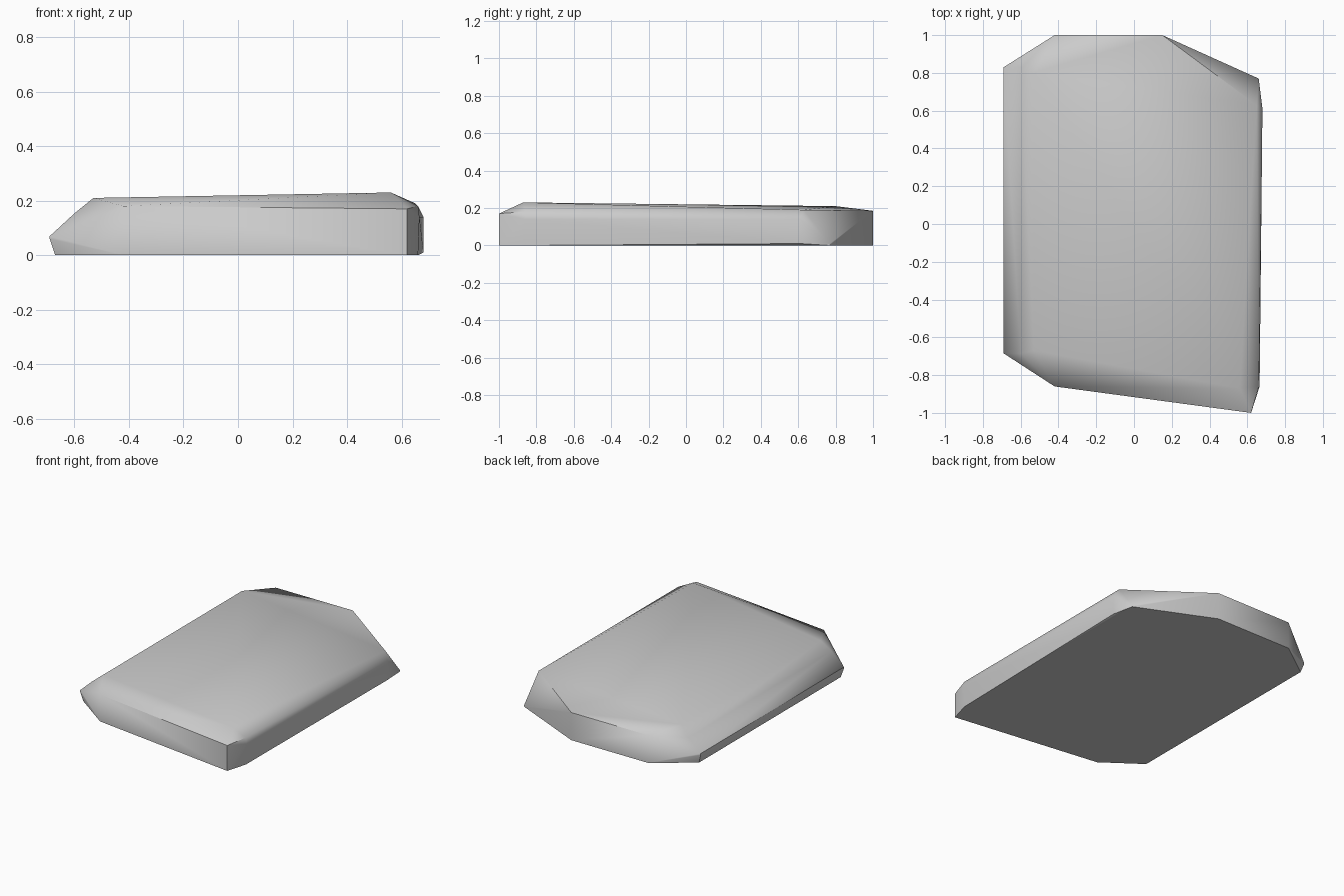
import bpy
import bmesh
import math

cube = bpy.data.objects.get("Cube")
if cube:
    bpy.data.objects.remove(cube, do_unlink=True)

# Stone colour
stone = bpy.data.materials.new("grey stone")
stone.use_nodes = True
colour = (0.6, 0.6, 0.6, 1)
stone.diffuse_color = colour
stone.node_tree.nodes["Principled BSDF"].inputs["Base Color"].default_value = colour

# Flat base outline
base = [(-0.67, 0.82, 0), (-0.42, 1, 0), (0.15, 1, 0), (0.66, 0.77, 0),
        (0.66, -0.86, 0), (0.62, -1, 0), (-0.42, -0.86, 0), (-0.67, -0.68, 0)]

# Upper rim of the front and back walls
rim = [(-0.42, -0.86, 0.18), (0.62, -1, 0.17), (0.66, -0.86, 0.18),
       (0.65, 0.63, 0.19), (0.15, 1, 0.185), (-0.42, 1, 0.185)]

# Bulging right wall
wall = [(0.68, 0.61, 0.14), (0.68, 0.61, 0.01), (0.66, 0.77, 0.01), (0.665, -0.86, 0.14)]

# Gently tilted top
top = [(-0.53, -0.67, 0.21), (0.56, -0.87, 0.23), (-0.53, 0.8, 0.21)]

# Sloped left flank, the same profile at both ends
flank = [(x, y, z) for x, z in [(-0.69, 0.06), (-0.69, 0.07), (-0.6, 0.153)]
         for y in (-0.685, 0.83)]

# Wrap the corners into one faceted slab
bm = bmesh.new()
for point in base + rim + wall + top + flank:
    bm.verts.new(point)
bmesh.ops.convex_hull(bm, input=bm.verts[:])
bmesh.ops.delete(bm, geom=[v for v in bm.verts if not v.link_faces], context='VERTS')
bmesh.ops.dissolve_limit(bm, angle_limit=math.radians(0.5),
                         verts=bm.verts[:], edges=bm.edges[:])
bmesh.ops.recalc_face_normals(bm, faces=bm.faces[:])

mesh = bpy.data.meshes.new("stone_slab")
bm.to_mesh(mesh)
bm.free()
mesh.materials.append(stone)
slab = bpy.data.objects.new("stone_slab", mesh)
bpy.context.collection.objects.link(slab)

# Soften the shallow chamfers, keep the wall edges crisp
bpy.ops.object.select_all(action='DESELECT')
slab.select_set(True)
bpy.context.view_layer.objects.active = slab
bpy.ops.object.shade_smooth_by_angle(angle=math.radians(45))
